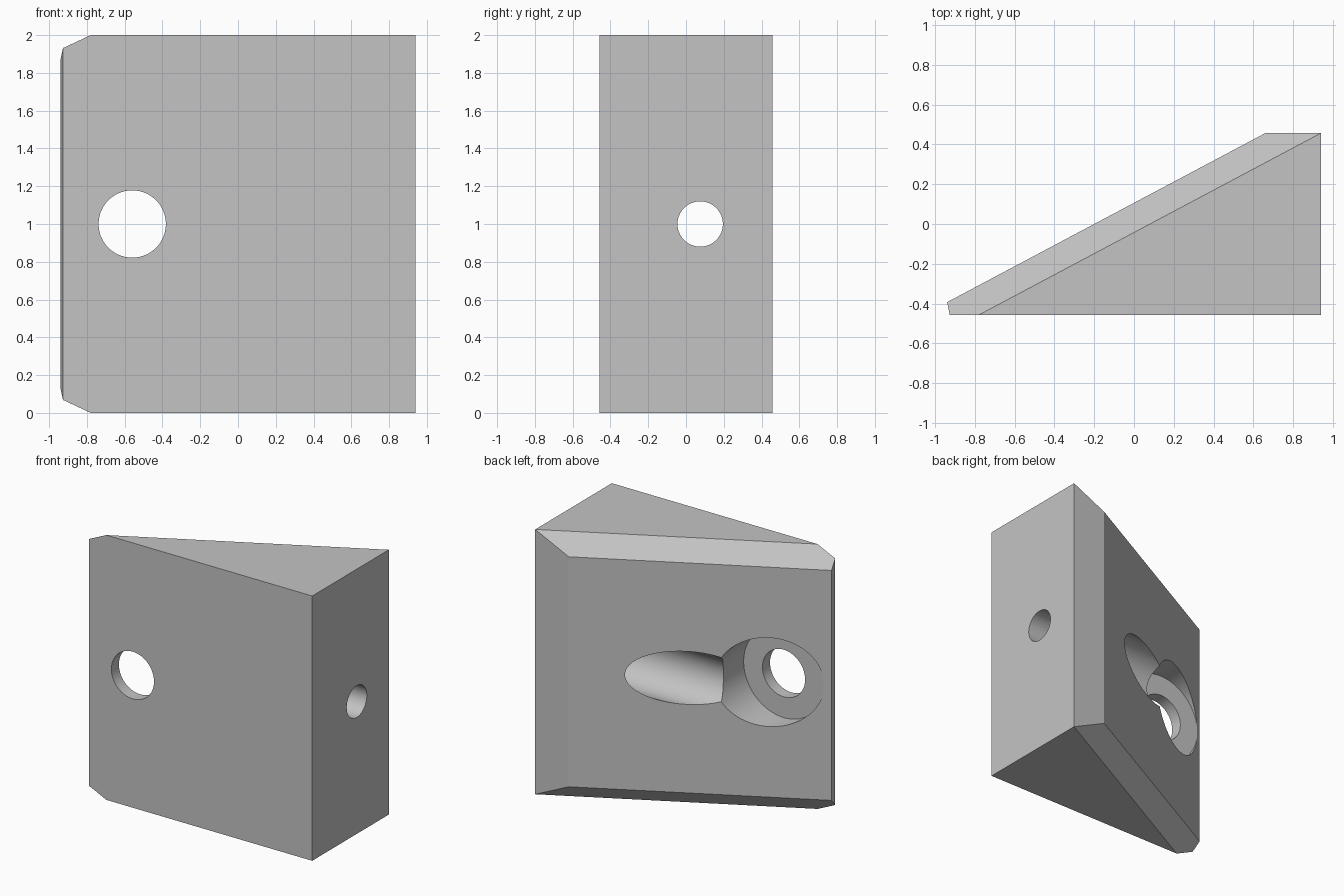
import bpy, bmesh, math
from mathutils import Vector

default = bpy.data.objects.get("Cube")
if default:
    bpy.data.objects.remove(default, do_unlink=True)

# Single plain grey
grey = bpy.data.materials.new("plain_grey")
grey.use_nodes = True
colour = (0.55, 0.55, 0.55, 1)
grey.diffuse_color = colour
grey.node_tree.nodes["Principled BSDF"].inputs["Base Color"].default_value = colour

# Wedge body: extruded outline with a sloping back
outline = [(-0.927, -0.457), (0.94, -0.457), (0.94, 0.457), (0.66, 0.457), (-0.94, -0.393)]
bm = bmesh.new()
base = bm.faces.new([bm.verts.new((x, y, 0)) for x, y in outline])
ext = bmesh.ops.extrude_face_region(bm, geom=[base])
bmesh.ops.translate(bm, vec=(0, 0, 2),
                    verts=[v for v in ext["geom"] if isinstance(v, bmesh.types.BMVert)])

# 45 degree chamfers along the slope, top and bottom
slope = Vector((1.72, 0.914, 0)).normalized()
for z, up in ((2, 1), (0, -1)):
    bmesh.ops.bisect_plane(bm, geom=bm.verts[:] + bm.edges[:] + bm.faces[:], dist=0.0001,
                           plane_co=(0.94, 0.457, z), plane_no=(-slope.y, slope.x, up),
                           clear_outer=True)
    bmesh.ops.holes_fill(bm, edges=[e for e in bm.edges if e.is_boundary], sides=0)
bmesh.ops.recalc_face_normals(bm, faces=bm.faces[:])
mesh = bpy.data.meshes.new("wedge_block")
bm.to_mesh(mesh)
bm.free()
block = bpy.data.objects.new("wedge_block", mesh)
bpy.context.collection.objects.link(block)
mesh.materials.append(grey)


def drill(name, axis, start, end, radius):
    """Cut a round bore through the block between two points on one axis."""
    a, b = Vector(start), Vector(end)
    turn = (0, math.pi / 2, 0) if axis == "X" else (math.pi / 2, 0, 0)
    bpy.ops.mesh.primitive_cylinder_add(vertices=96, radius=radius, depth=(b - a).length,
                                        location=(a + b) / 2, rotation=turn)
    cutter = bpy.context.object
    cutter.name = name
    cutter.hide_render = True
    cutter.data.materials.append(grey)
    mod = block.modifiers.new(name, "BOOLEAN")
    mod.operation = "DIFFERENCE"
    mod.solver = "EXACT"
    mod.object = cutter
    bpy.ops.object.select_all(action="DESELECT")
    bpy.context.view_layer.objects.active = block
    block.select_set(True)
    bpy.ops.object.modifier_apply(modifier=mod.name)
    bpy.data.objects.remove(cutter, do_unlink=True)


# Front bolt hole and its counterbore, then the stepped side bore
drill("bolt_hole", "Y", (-0.56, -0.8, 1), (-0.56, 0.5, 1), 0.178)
drill("bolt_counterbore", "Y", (-0.56, -0.367, 1), (-0.56, 0.6, 1), 0.335)
drill("side_hole", "X", (-0.5, 0.075, 1), (1.2, 0.075, 1), 0.12)
drill("side_counterbore", "X", (-0.9, 0.075, 1), (0.63, 0.075, 1), 0.2)

bpy.ops.object.shade_smooth_by_angle(angle=math.radians(20))
